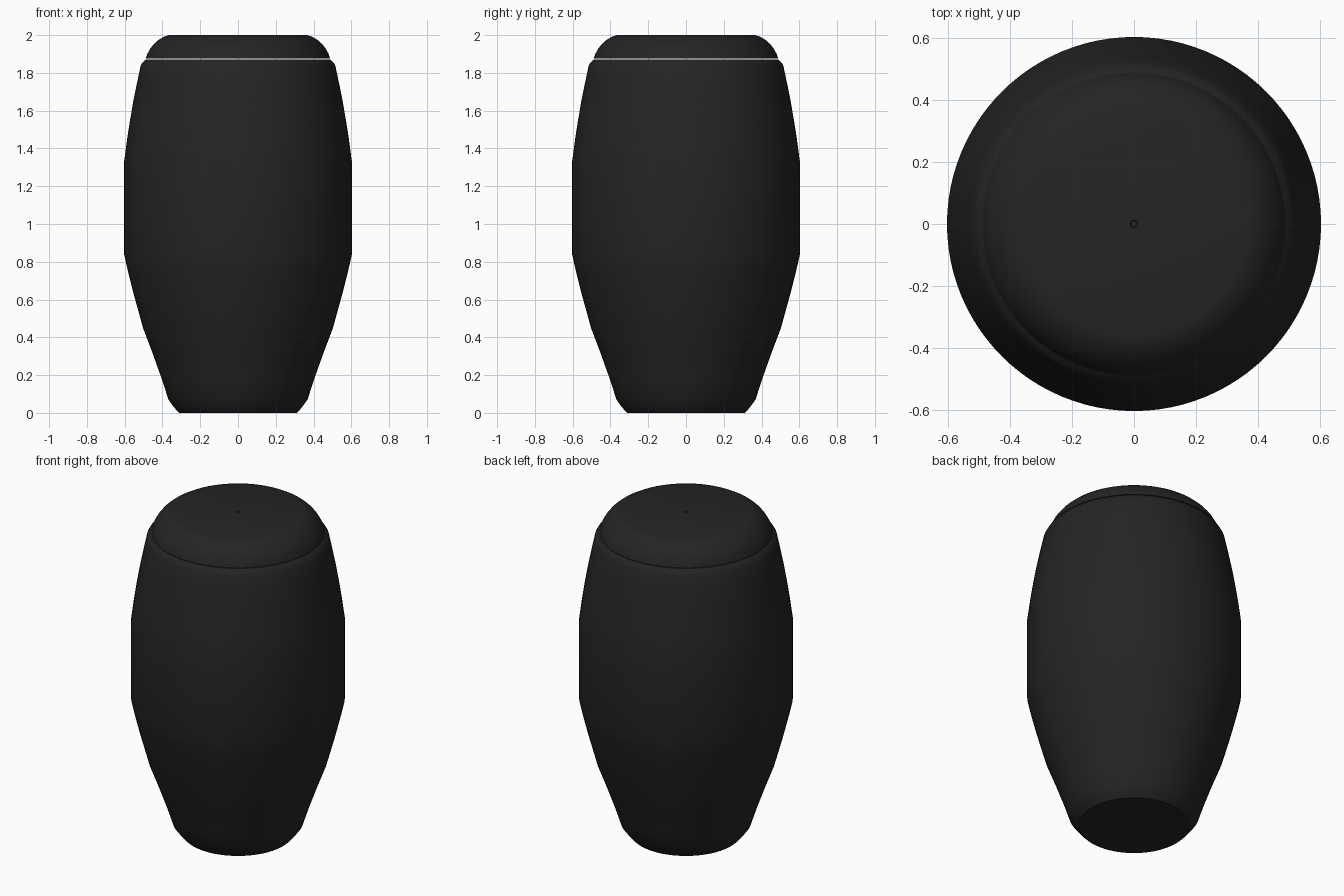
import bpy, bmesh, math

cube = bpy.data.objects.get("Cube")
if cube:
    bpy.data.objects.remove(cube, do_unlink=True)


def make_material(name, color):
    mat = bpy.data.materials.new(name)
    mat.use_nodes = True
    mat.diffuse_color = color
    mat.node_tree.nodes["Principled BSDF"].inputs["Base Color"].default_value = color
    return mat


def lathe(name, profile, mat, segments=96):
    """Spin a (radius, height) profile around the z axis."""
    bm = bmesh.new()
    verts = [bm.verts.new((r, 0, z)) for r, z in profile]
    edges = [bm.edges.new(pair) for pair in zip(verts, verts[1:])]
    bmesh.ops.spin(bm, geom=verts + edges, cent=(0, 0, 0), axis=(0, 0, 1),
                   angle=math.tau, steps=segments, use_duplicate=False)
    bmesh.ops.remove_doubles(bm, verts=bm.verts, dist=0.0001)
    bmesh.ops.recalc_face_normals(bm, faces=bm.faces)
    mesh = bpy.data.meshes.new(name)
    bm.to_mesh(mesh)
    bm.free()
    mesh.materials.append(mat)
    obj = bpy.data.objects.new(name, mesh)
    bpy.context.collection.objects.link(obj)
    bpy.ops.object.select_all(action='DESELECT')
    obj.select_set(True)
    bpy.context.view_layer.objects.active = obj
    bpy.ops.object.shade_smooth_by_angle(angle=math.radians(35))
    return obj


black = make_material("matte black", (0.018, 0.018, 0.018, 1))

# Barrel body: flat foot, flared wall, straight waist, tapered shoulder and rim
lathe("body", [
    (0, 0), (0.312, 0), (0.335, 0.025), (0.368, 0.07), (0.402, 0.175),
    (0.45, 0.31), (0.503, 0.45), (0.555, 0.64), (0.585, 0.76), (0.603, 0.84),
    (0.603, 1.33), (0.587, 1.45), (0.573, 1.54), (0.555, 1.645),
    (0.534, 1.75), (0.515, 1.84), (0.508, 1.852), (0.494, 1.866),
    (0.488, 1.872), (0, 1.872)], black)

# Domed lid with a flat top and a tiny centre hole
lathe("lid", [
    (0, 1.876), (0.488, 1.876), (0.48, 1.9), (0.465, 1.928), (0.445, 1.953),
    (0.42, 1.975), (0.393, 1.991), (0.365, 2),
    (0.012, 2), (0.01, 1.985), (0, 1.985)], black)
